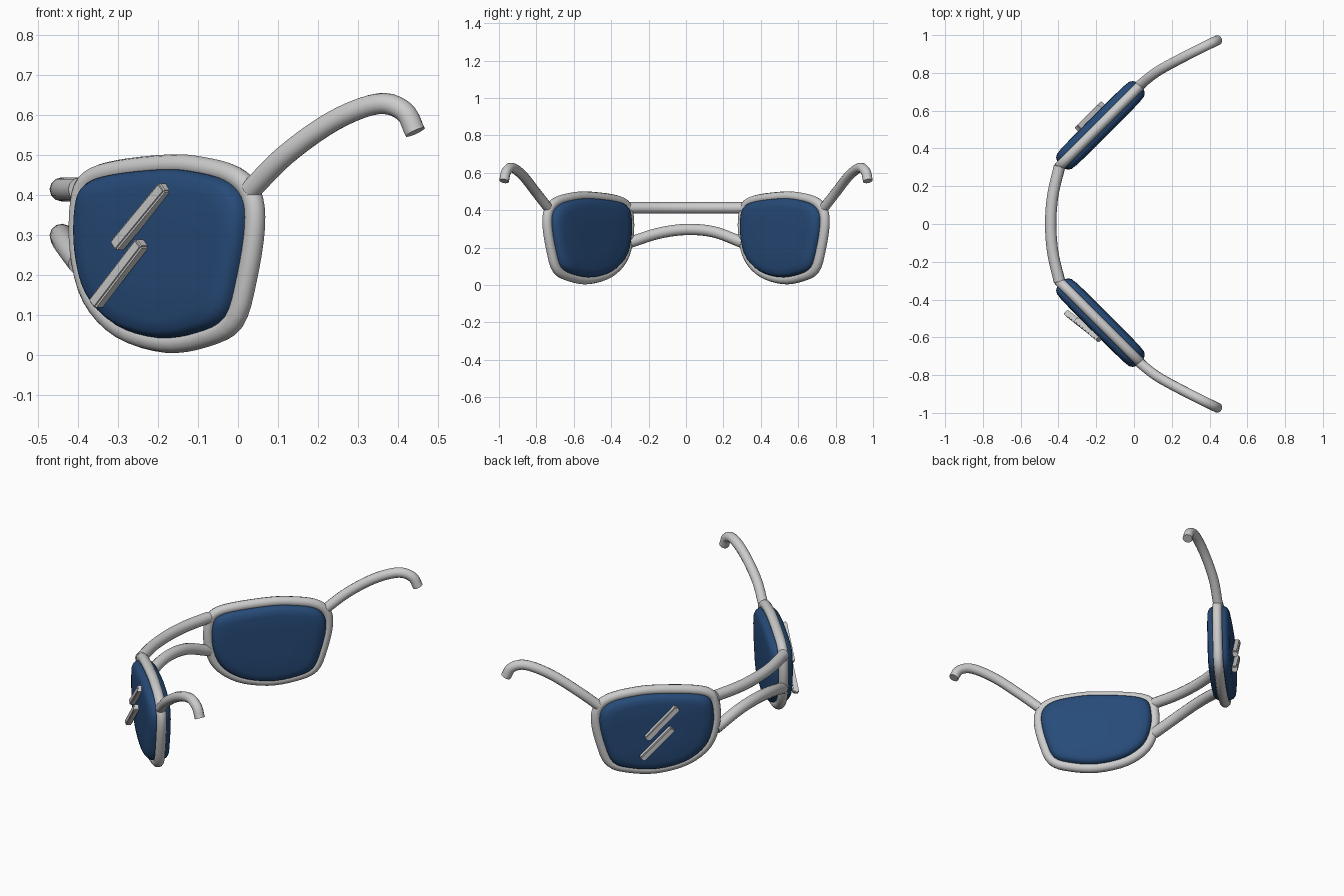
import bpy, bmesh, math
from mathutils import Vector

if "Cube" in bpy.data.objects:
    bpy.data.objects.remove(bpy.data.objects["Cube"])

R = 0.0265
C = math.sqrt(0.5)
CZ = 0.252


def place(u, z, n, s):
    """Point on a lens plane turned 45 degrees; s picks the side."""
    return Vector((-0.177 + C * (u - n), s * (0.523 + C * (u + n)), z))


def spline(pts, cyclic, steps=5):
    """Smooth (Catmull-Rom) path through the points."""
    p = [Vector(q) for q in pts]
    k = len(p)
    if cyclic:
        get = lambda i: p[i % k]
    else:
        ext = [2 * p[0] - p[1]] + p + [2 * p[-1] - p[-2]]
        get = lambda i: ext[i + 1]
    out = []
    for i in range(k if cyclic else k - 1):
        a, b, c, d = (get(i + j) for j in (-1, 0, 1, 2))
        for j in range(steps):
            t = j / steps
            out.append(0.5 * (2 * b + (c - a) * t + (2 * a - 5 * b + 4 * c - d) * t * t
                              + (3 * b - a - 3 * c + d) * t ** 3))
    if not cyclic:
        out.append(p[-1])
    return out


def smooth(ob, angle=40):
    bpy.ops.object.select_all(action='DESELECT')
    ob.select_set(True)
    bpy.context.view_layer.objects.active = ob
    bpy.ops.object.shade_smooth_by_angle(angle=math.radians(angle))


def tube(name, path, cyclic=False, r=R):
    cu = bpy.data.curves.new(name, 'CURVE')
    cu.dimensions = '3D'
    cu.bevel_depth = r
    cu.bevel_resolution = 4
    cu.use_fill_caps = True
    sp = cu.splines.new('POLY')
    sp.points.add(len(path) - 1)
    for pt, co in zip(sp.points, path):
        pt.co = (*co, 1)
    sp.use_cyclic_u = cyclic
    ob = bpy.data.objects.new(name, cu)
    bpy.context.collection.objects.link(ob)
    bpy.ops.object.select_all(action='DESELECT')
    ob.select_set(True)
    bpy.context.view_layer.objects.active = ob
    bpy.ops.object.convert(target='MESH')
    smooth(bpy.context.object)


def mesh_object(name, bm, mat=None):
    bmesh.ops.recalc_face_normals(bm, faces=bm.faces)
    me = bpy.data.meshes.new(name)
    bm.to_mesh(me)
    bm.free()
    ob = bpy.data.objects.new(name, me)
    bpy.context.collection.objects.link(ob)
    if mat:
        me.materials.append(mat)
    return ob


blue = bpy.data.materials.new("blue_lens")
blue.diffuse_color = (0.02, 0.07, 0.19, 1)
blue.use_nodes = True
blue.node_tree.nodes["Principled BSDF"].inputs["Base Color"].default_value = blue.diffuse_color

# rim outline as seen from the side (y, z)
rim = [(0.53, 0.474), (0.40, 0.46), (0.33, 0.435), (0.306, 0.38), (0.305, 0.26),
       (0.335, 0.145), (0.41, 0.065), (0.52, 0.031), (0.62, 0.045), (0.69, 0.085),
       (0.722, 0.19), (0.742, 0.32), (0.733, 0.40), (0.69, 0.446), (0.61, 0.468)]
outline = [(v.x, v.y) for v in
           spline([((y - 0.523) / C, z, 0) for y, z in rim], True, 4)]

# lens profile: (scale of outline, offset from lens plane)
profile = [(0.4, -0.062), (0.75, -0.06), (0.87, -0.055), (0.92, -0.045), (0.95, -0.03),
           (0.95, 0.03), (0.92, 0.045), (0.87, 0.055), (0.75, 0.06), (0.4, 0.062)]


def lens(name, s):
    bm = bmesh.new()
    rings = [[bm.verts.new(place(u * k, CZ + (z - CZ) * k, n, s)) for u, z in outline]
             for k, n in profile]
    m = len(outline)
    for a, b in zip(rings, rings[1:]):
        for i in range(m):
            bm.faces.new((a[i], a[(i + 1) % m], b[(i + 1) % m], b[i]))
    bm.faces.new(rings[0])
    bm.faces.new(rings[-1])
    smooth(mesh_object(name, bm, blue), 50)


def glint(name, low, high, s, w=0.016):
    """Slanted square bar on the lens; ends given as (u, z, n)."""
    bm = bmesh.new()
    du, dz = high[0] - low[0], high[1] - low[1]
    d = math.hypot(du, dz)
    pu, pz = -dz / d * w, du / d * w
    ends = [[bm.verts.new(place(u + a * pu, z + a * pz, n + b * w, s))
             for a, b in ((-1, -1), (1, -1), (1, 1), (-1, 1))] for u, z, n in (low, high)]
    for i in range(4):
        j = (i + 1) % 4
        bm.faces.new((ends[0][i], ends[0][j], ends[1][j], ends[1][i]))
    bm.faces.new(ends[0])
    bm.faces.new(ends[1])
    bmesh.ops.bevel(bm, geom=bm.edges[:], offset=0.005, segments=2, affect='EDGES')
    smooth(mesh_object(name, bm))


temple = [(0.03, 0.735, 0.41), (0.12, 0.805, 0.50), (0.24, 0.872, 0.585),
          (0.35, 0.928, 0.627), (0.415, 0.96, 0.608), (0.443, 0.973, 0.556)]

for side, s in (("left", 1), ("right", -1)):
    # rim, lens and temple arm
    tube(side + "_rim", [place(u, z, 0, s) for u, z in outline], True)
    lens(side + "_lens", s)
    tube(side + "_temple", spline([(x, s * y, z) for x, y, z in temple], False))

# slanted glints lean the same way on both lenses
glint("right_upper_glint", (-0.10, 0.27, 0.08), (0.06, 0.42, 0.065), -1)
glint("right_lower_glint", (-0.165, 0.125, 0.09), (-0.015, 0.28, 0.072), -1)
glint("left_upper_glint", (0.06, 0.235, 0.073), (-0.10, 0.40, 0.073), 1)
glint("left_lower_glint", (0.085, 0.125, 0.073), (-0.075, 0.285, 0.073), 1)

# two bridge bars between the rims
tube("upper_bridge", spline([(-0.395, -0.305, 0.413), (-0.43, -0.15, 0.413), (-0.441, 0, 0.413),
                             (-0.43, 0.15, 0.413), (-0.395, 0.305, 0.413)], False), r=0.03)
tube("lower_bridge", spline([(-0.395, -0.30, 0.228), (-0.43, -0.15, 0.276), (-0.441, 0, 0.297),
                             (-0.43, 0.15, 0.284), (-0.395, 0.30, 0.228)], False), r=0.03)
